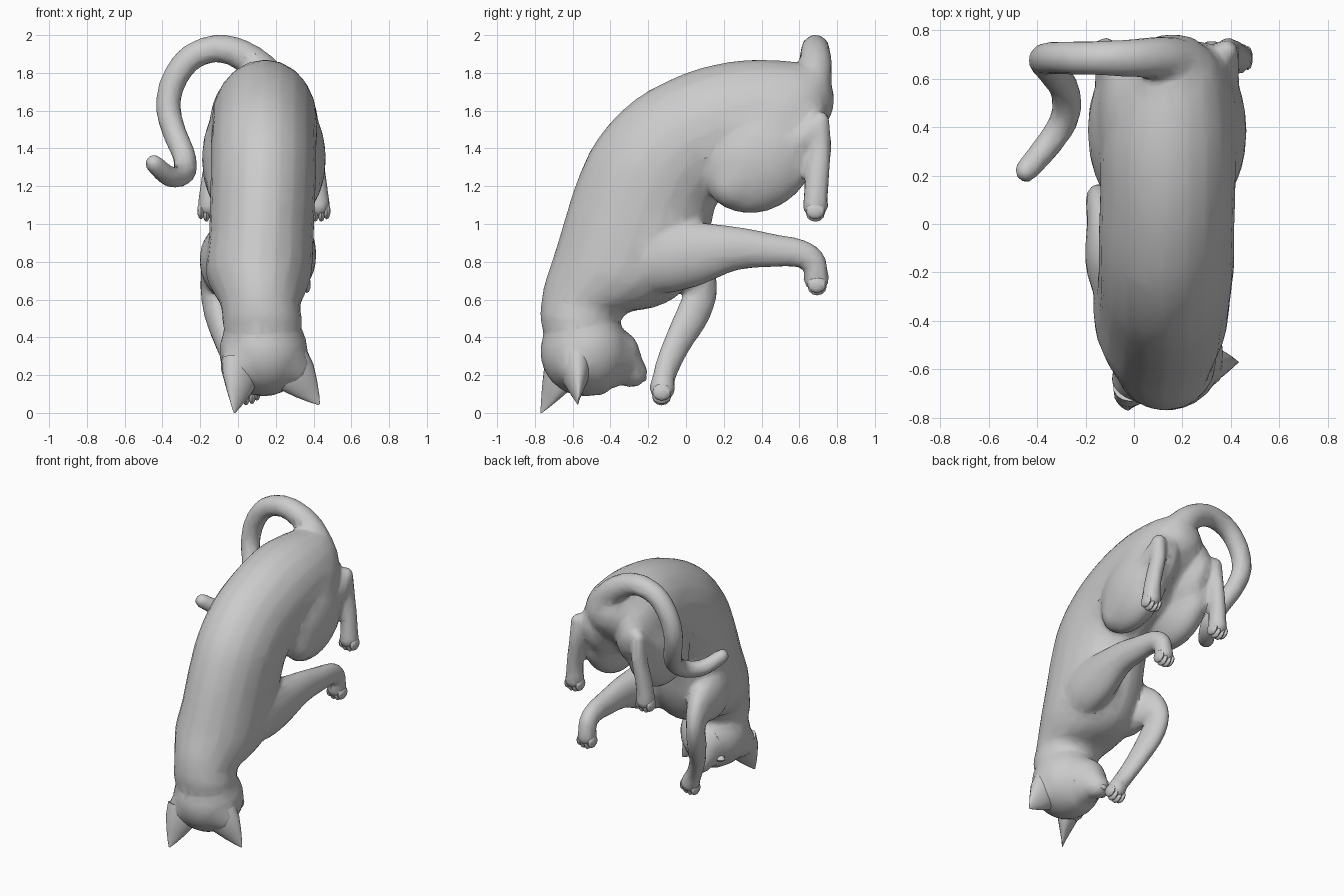
import bpy, bmesh, math
from mathutils import Vector, Matrix

if "Cube" in bpy.data.objects:
    bpy.data.objects.remove(bpy.data.objects["Cube"])

N = 20          # sides of every lofted part
MID = 0.137     # x of the body's mirror plane
skin = []       # parts to be fused into one skin


def finish(name, bm):
    bmesh.ops.recalc_face_normals(bm, faces=bm.faces)
    me = bpy.data.meshes.new(name)
    bm.to_mesh(me)
    bm.free()
    ob = bpy.data.objects.new(name, me)
    bpy.context.collection.objects.link(ob)
    return ob


def smooth_path(rows, k):
    """Catmull-Rom resampling of rows of numbers."""
    out = []
    p = [Vector(r) for r in rows]
    for i in range(len(p) - 1):
        a, b, c, d = p[max(i - 1, 0)], p[i], p[i + 1], p[min(i + 2, len(p) - 1)]
        for j in range(k):
            t = j / k
            out.append(0.5 * (2 * b + (c - a) * t + (2 * a - 5 * b + 4 * c - d) * t * t
                              + (3 * b - a - 3 * c + d) * t ** 3))
    return out + [p[-1]]


def loft(name, rings):
    """rings: (centre, axis u, axis v) of successive ellipses."""
    bm = bmesh.new()
    loops = []
    for c, u, v in rings:
        loops.append([bm.verts.new(c + u * math.cos(2 * math.pi * i / N) + v * math.sin(2 * math.pi * i / N))
                      for i in range(N)])
    for a, b in zip(loops, loops[1:]):
        for i in range(N):
            j = (i + 1) % N
            bm.faces.new((a[i], a[j], b[j], b[i]))
    bm.faces.new(loops[0])
    bm.faces.new(loops[-1])
    return finish(name, bm)


def tube(name, rows, side=(1, 0, 0), k=4):
    """rows: x, y, z, radius along side, radius across; round ends."""
    pts = smooth_path(rows, k)
    cen = [Vector(p[:3]) for p in pts]
    u = Vector(side)
    rings = []
    for i, p in enumerate(pts):
        t = (cen[min(i + 1, len(cen) - 1)] - cen[max(i - 1, 0)]).normalized()
        u = (u - t * u.dot(t)).normalized()
        v = t.cross(u)
        rings.append((cen[i], u * p[3], v * p[4]))
        if i in (0, len(pts) - 1):
            s = -1 if i == 0 else 1
            r = min(p[3], p[4])
            caps = [(cen[i] + t * s * r * math.sin(a), u * p[3] * math.cos(a), v * p[4] * math.cos(a))
                    for a in (0.5, 1.0, 1.4)]
            rings = caps[::-1] + rings if i == 0 else rings + caps
    return loft(name, rings)


def ellipsoid(name, c, r, tilt=0, seg=20):
    bm = bmesh.new()
    m = Matrix.Translation(c) @ Matrix.Rotation(math.radians(tilt), 4, 'X') @ Matrix.Diagonal((*r, 1))
    bmesh.ops.create_uvsphere(bm, u_segments=seg, v_segments=seg * 2 // 3, radius=1, matrix=m)
    return finish(name, bm)


def toes(name, c, direction, side):
    """Pad plus four toes fanned across the end of a paw."""
    c, d, s = Vector(c), Vector(direction).normalized(), Vector(side).normalized()
    skin.append(ellipsoid(name + "_pad", c, (0.066, 0.07, 0.07), seg=14))
    for i, o in enumerate((-0.045, -0.016, 0.016, 0.045)):
        ellipsoid(f"{name}_toe_{i + 1}", c + s * o + d * (0.043 if abs(o) < 0.03 else 0.03),
                  (0.021, 0.05, 0.045), seg=10)


# Body: back point (y, z), belly point (y, z), centre x, half width
body = [
    (-.74, .36, -.40, .34, .13, .18), (-.77, .49, -.365, .44, .13, .21),
    (-.765, .60, -.31, .53, .12, .21), (-.745, .70, -.16, .56, .115, .24),
    (-.70, .83, -.02, .64, .11, .28), (-.65, 1.0, .09, .82, .122, .278),
    (-.58, 1.22, .14, 1.02, .13, .278), (-.47, 1.45, .16, 1.10, .135, .28),
    (-.27, 1.66, .22, 1.15, .135, .28), (0, 1.80, .30, 1.18, .14, .28),
    (.25, 1.862, .42, 1.23, .14, .28), (.45, 1.869, .52, 1.30, .145, .26),
    (.62, 1.85, .62, 1.40, .15, .22), (.72, 1.80, .70, 1.48, .16, .16),
    (.775, 1.72, .765, 1.57, .16, .08), (.782, 1.66, .78, 1.62, .16, .02),
]
rings = []
for yb, zb, yf, zf, x, w in smooth_path(body, 3):
    back, belly = Vector((x, yb, zb)), Vector((x, yf, zf))
    rings.append(((back + belly) / 2, Vector((w, 0, 0)), (back - belly) / 2))
skin.append(loft("torso", rings))

# Head hanging crown-down, face turned to the back (+y)
skin.append(ellipsoid("head", (.135, -.535, .325), (.235, .237, .238), seg=24))
skin.append(tube("muzzle", [(.12, -.46, .285, .19, .195), (.10, -.375, .27, .15, .175),
                            (.085, -.32, .24, .11, .13), (.078, -.285, .215, .08, .085)]))
ellipsoid("nose", (.074, -.228, .185), (.03, .02, .02), seg=10)
for x, n in ((-.025, "left"), (.215, "right")):
    ellipsoid(n + "_eye", (x, -.365, .23), (.033, .03, .022), seg=10)


def ear(name, base, tip, wide, hw):
    base, tip = Vector(base), Vector(tip)
    skin.append(ellipsoid(name + "_root", base, (.115, .10, .12)))
    ax = (tip - base).normalized()
    w = Vector(wide)
    w = (w - ax * w.dot(ax)).normalized()
    v = ax.cross(w)
    loft(name, [(base.lerp(tip, t), w * hw * s, v * 0.085 * s ** 1.4)
                for t, s in ((0, 1), (.3, .85), (.6, .55), (.85, .25), (1, .04))])


ear("left_ear", (.02, -.64, .25), (-.02, -.768, .0), (.18, .12, -.15), .125)
ear("right_ear", (.265, -.585, .25), (.43, -.572, .045), (.14, .03, .21), .13)

# Right foreleg reaching out, paw drooping
skin.append(tube("right_foreleg", [
    (.22, -.42, .78, .11, .12), (.275, -.17, .82, .13, .19), (.30, .02, .84, .115, .178),
    (.325, .25, .87, .085, .12), (.33, .45, .86, .07, .09), (.33, .60, .845, .06, .076),
    (.325, .675, .80, .06, .068), (.32, .69, .73, .06, .06)]))
toes("right_forepaw", (.32, .69, .71), (0, .1, -1), (1, 0, 0))

# Left foreleg folded down to the face
skin.append(tube("left_foreleg", [
    (.0, -.40, .78, .11, .12), (-.075, -.17, .80, .125, .19), (-.11, 0, .755, .085, .145),
    (-.135, .08, .66, .062, .09), (-.115, .04, .53, .062, .092), (-.06, -.05, .36, .055, .075),
    (.0, -.105, .23, .053, .065), (.045, -.125, .15, .06, .06)]))
toes("left_forepaw", (.05, -.125, .13), (.2, -.1, -1), (1, 0, .2))

# Hind legs, mirrored about the body
for n, s in (("right", 1), ("left", -1)):
    def mx(x):
        return x if s == 1 else 2 * MID - x
    skin.append(ellipsoid(n + "_haunch", (mx(.275), .44, 1.50), (.152, .32, .27), 20, seg=24))
    skin.append(ellipsoid(n + "_thigh", (mx(.32), .385, 1.345), (.145, .32, .27), 37, seg=24))
    skin.append(ellipsoid(n + "_knee", (mx(.33), .26, 1.23), (.115, .15, .15)))
    skin.append(tube(n + "_shank", [(mx(.34), .28, 1.19, .08, .09), (mx(.36), .45, 1.32, .07, .09),
                                    (mx(.375), .60, 1.44, .06, .07), (mx(.38), .70, 1.53, .05, .05)]))
    skin.append(tube(n + "_hind_foot", [(mx(.38), .71, 1.55, .05, .05), (mx(.39), .71, 1.40, .05, .06),
                                        (mx(.415), .695, 1.25, .052, .064), (mx(.425), .685, 1.12, .06, .064)]))
    toes(n + "_hind_paw", (mx(.425), .685, 1.10), (0, 0, -1), (1, 0, 0))

# Tail hooping over to the left, tip curling outward
tail = [(.19, .66, 1.72, .11), (.11, .685, 1.83, .09), (0, .685, 1.905, .08), (-.12, .685, 1.928, .073),
        (-.25, .685, 1.88, .07), (-.34, .685, 1.76, .068), (-.37, .675, 1.62, .066),
        (-.335, .63, 1.48, .064), (-.285, .55, 1.36, .062), (-.285, .44, 1.27, .06),
        (-.36, .32, 1.25, .056), (-.445, .22, 1.32, .05)]
skin.append(tube("tail", [(*r, r[3]) for r in tail], side=(0, 1, 0)))

# Fuse the skin parts into one softly blended, lightly faceted surface
bm = bmesh.new()
for ob in skin:
    bm.from_mesh(ob.data)
    bpy.data.objects.remove(ob)
cat = finish("cat_body", bm)
rm = cat.modifiers.new("fuse", 'REMESH')
rm.mode, rm.voxel_size = 'VOXEL', 0.016
sm = cat.modifiers.new("soften", 'SMOOTH')
sm.factor, sm.iterations = 0.5, 8
cat.modifiers.new("facets", 'DECIMATE').ratio = 0.1
bpy.context.view_layer.update()
cat.data = bpy.data.meshes.new_from_object(cat.evaluated_get(bpy.context.evaluated_depsgraph_get()))
cat.modifiers.clear()

# Smooth shading throughout
for ob in bpy.context.collection.objects:
    ob.select_set(True)
bpy.context.view_layer.objects.active = cat
bpy.ops.object.shade_smooth_by_angle(angle=math.radians(35))
